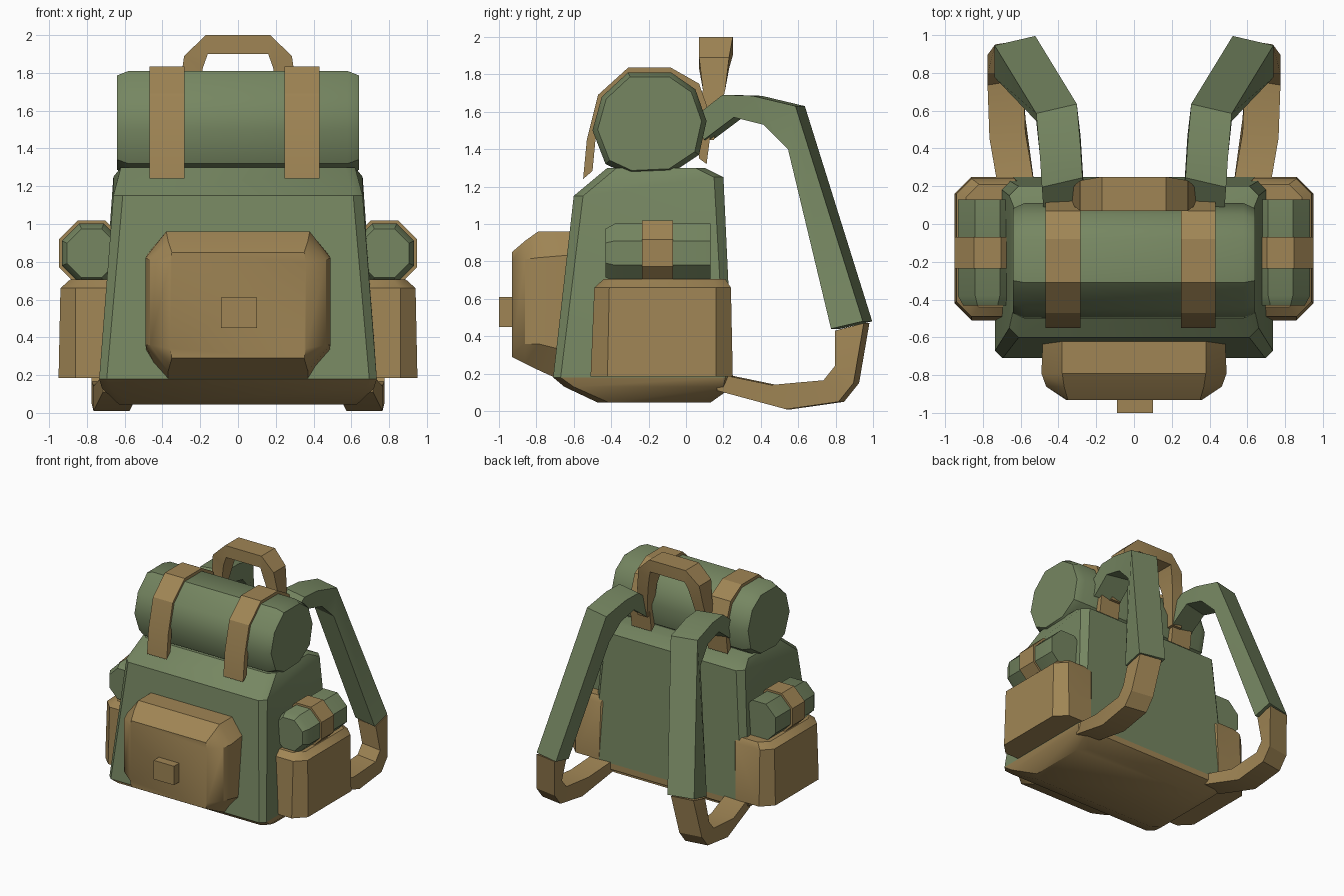
import bpy, bmesh, math

if "Cube" in bpy.data.objects:
    bpy.data.objects.remove(bpy.data.objects["Cube"])

def material(name, rgb):
    m = bpy.data.materials.new(name)
    m.diffuse_color = (*rgb, 1)
    m.use_nodes = True
    m.node_tree.nodes["Principled BSDF"].inputs["Base Color"].default_value = m.diffuse_color
    return m

GREEN = material("green_canvas", (0.18, 0.24, 0.12))
BROWN = material("brown_leather", (0.35, 0.235, 0.09))

def loft(name, rings, mat, smooth=0, caps=(True, True), flip=1):
    """Skin a list of equal-length point rings; flip=-1 mirrors in x."""
    bm = bmesh.new()
    rows = [[bm.verts.new((flip * x, y, z)) for x, y, z in r] for r in rings]
    n = len(rows[0])
    for a, b in zip(rows, rows[1:]):
        for i in range(n):
            j = (i + 1) % n
            bm.faces.new((a[i], a[j], b[j], b[i]))
    if caps[0]:
        bm.faces.new(rows[0])
    if caps[1]:
        bm.faces.new(rows[-1])
    bmesh.ops.recalc_face_normals(bm, faces=bm.faces)
    # open shells: make sure the side walls face away from the middle
    if not all(caps):
        mid = sum((v.co for v in bm.verts), bm.verts[:][0].co * 0) / len(bm.verts)
        if sum((f.calc_center_median() - mid).dot(f.normal) for f in bm.faces) < 0:
            bmesh.ops.reverse_faces(bm, faces=bm.faces)
    me = bpy.data.meshes.new(name)
    bm.to_mesh(me)
    bm.free()
    me.materials.append(mat)
    if smooth:
        me.polygons.foreach_set("use_smooth", [True] * len(me.polygons))
        me.set_sharp_from_angle(angle=math.radians(smooth))
    ob = bpy.data.objects.new(name, me)
    bpy.context.collection.objects.link(ob)
    return ob

def rect(x0, x1, y0, y1, z, c, z_back=None):
    """Horizontal rectangle with cut corners; the back may sit higher."""
    zb = z if z_back is None else z_back
    return [(x0 + c, y0, z), (x1 - c, y0, z), (x1, y0 + c, z), (x1, y1 - c, zb),
            (x1 - c, y1, zb), (x0 + c, y1, zb), (x0, y1 - c, zb), (x0, y0 + c, z)]

def ribbon(name, pts, w, mat, flip=1, tilt=0.0):
    """Flat strap through (x centre, outer y, outer z, inner y, inner z)."""
    h = w / 2
    rings = [[(x - h, yo + tilt, zo), (x + h, yo - tilt, zo),
              (x + h, yi - tilt, zi), (x - h, yi + tilt, zi)]
             for x, yo, zo, yi, zi in pts]
    return loft(name, rings, mat, 25, flip=flip)

# Main bag and its leather base
seam = rect(-0.735, 0.735, -0.71, 0.25, 0.18, 0.04)
loft("bag_base", [rect(-0.63, 0.63, -0.47, 0.13, 0.045, 0.06),
                  rect(-0.72, 0.72, -0.65, 0.25, 0.13, 0.05), seam],
     BROWN, 30, (True, False))
loft("bag_body", [seam,
                  rect(-0.66, 0.66, -0.6, 0.2, 1.15, 0.05, 1.25),
                  rect(-0.62, 0.62, -0.42, 0.1, 1.3, 0.05)],
     GREEN, 30, (False, True))

# Front pocket: eight-sided outline stepping in towards the front
def pocket_ring(y, hx, tx, bx, zt, zs, zl, zb):
    half = [(tx, zt), (hx, zs), (hx, zl), (bx, zb)]
    return [(x, y, z) for x, z in half] + [(-x, y, z) for x, z in reversed(half)]

loft("front_pocket", [pocket_ring(-0.55, 0.48, 0.38, 0.37, 0.96, 0.84, 0.3, 0.11),
                      pocket_ring(-0.79, 0.49, 0.38, 0.37, 0.96, 0.82, 0.36, 0.22),
                      pocket_ring(-0.86, 0.465, 0.37, 0.36, 0.91, 0.81, 0.36, 0.255),
                      pocket_ring(-0.93, 0.36, 0.35, 0.35, 0.85, 0.80, 0.34, 0.29)],
     BROWN, 35)
loft("pocket_buckle", [[(-0.09, y, 0.45), (0.1, y, 0.45), (0.1, y, 0.61), (-0.09, y, 0.61)]
                       for y in (-0.9, -1.0)], BROWN)

# Bedroll on top
CY, CZ = -0.19, 1.55
ROLL = [(-0.31, 1.81), (-0.08, 1.81), (0.05, 1.72), (0.11, 1.55), (0.07, 1.37),
        (-0.08, 1.27), (-0.3, 1.26), (-0.43, 1.32), (-0.5, 1.5), (-0.45, 1.68)]
loft("bedroll", [[(x, CY + (y - CY) * s, CZ + (z - CZ) * s) for y, z in ROLL]
                 for x, s in ((-0.64, 0.91), (-0.58, 1), (0.58, 1), (0.64, 0.91))],
     GREEN, 38)

# Two straps over the bedroll
WRAP = [(-0.55, 1.24), (-0.53, 1.45), (-0.47, 1.69), (-0.31, 1.835), (-0.08, 1.835),
        (0.07, 1.75), (0.14, 1.55), (0.11, 1.32)]
for side, xc in (("left", -0.375), ("right", 0.34)):
    ribbon("bedroll_strap_" + side,
           [(xc, y, z, CY + (y - CY) * 0.86, CZ + (z - CZ) * 0.86) for y, z in WRAP],
           0.185, BROWN)

# Carry handle: half path of outer x,z, inner x,z and depth range, then mirrored
HALF = [(0.35, 1.45, 0.26, 1.45, 0.07, 0.15), (0.31, 1.72, 0.21, 1.72, 0.09, 0.21),
        (0.285, 1.89, 0.185, 1.83, 0.07, 0.23), (0.17, 2.0, 0.16, 1.9, 0.07, 0.25)]
handle = HALF + [(-a, b, -c, d, e, f) for a, b, c, d, e, f in reversed(HALF)]
loft("carry_handle", [[(xo, y0, zo), (xo, y1, zo), (xi, y1, zi), (xi, y0, zi)]
                      for xo, zo, xi, zi, y0, y1 in handle], BROWN, 25)

def octagon(y, r, cx=0.775, cz=0.845):
    return [(cx + r * math.cos(math.radians(22.5 + 45 * i)), y,
             cz + r * math.sin(math.radians(22.5 + 45 * i))) for i in range(8)]

# Parts on both sides
UPPER = [(0.37, 0.08, 1.58, 0.12, 1.45), (0.38, 0.22, 1.69, 0.28, 1.57),
         (0.39, 0.38, 1.685, 0.44, 1.53), (0.41, 0.61, 1.63, 0.57, 1.40),
         (0.63, 0.97, 0.48, 0.80, 0.44)]
LOWER = [(0.64, 0.965, 0.47, 0.81, 0.43), (0.68, 0.91, 0.15, 0.81, 0.24),
         (0.68, 0.83, 0.05, 0.75, 0.165), (0.67, 0.55, 0.01, 0.47, 0.14),
         (0.62, 0.18, 0.11, 0.18, 0.20)]
for side, s in (("right", 1), ("left", -1)):
    loft("side_pocket_" + side, [rect(0.55, 0.95, -0.51, 0.25, 0.185, 0.09),
                                 rect(0.55, 0.94, -0.49, 0.24, 0.66, 0.08),
                                 rect(0.55, 0.89, -0.44, 0.21, 0.705, 0.07)],
         BROWN, 35, flip=s)
    loft("side_roll_" + side, [octagon(-0.43, 0.14), octagon(-0.38, 0.17),
                               octagon(0.13, 0.17)], GREEN, 30, flip=s)
    loft("side_roll_strap_" + side, [octagon(-0.235, 0.188), octagon(-0.07, 0.188)],
         BROWN, 30, flip=s)
    ribbon("shoulder_strap_" + side, UPPER, 0.215, GREEN, s, 0.025)
    ribbon("lower_strap_" + side, LOWER, 0.19, BROWN, s, 0.015)
